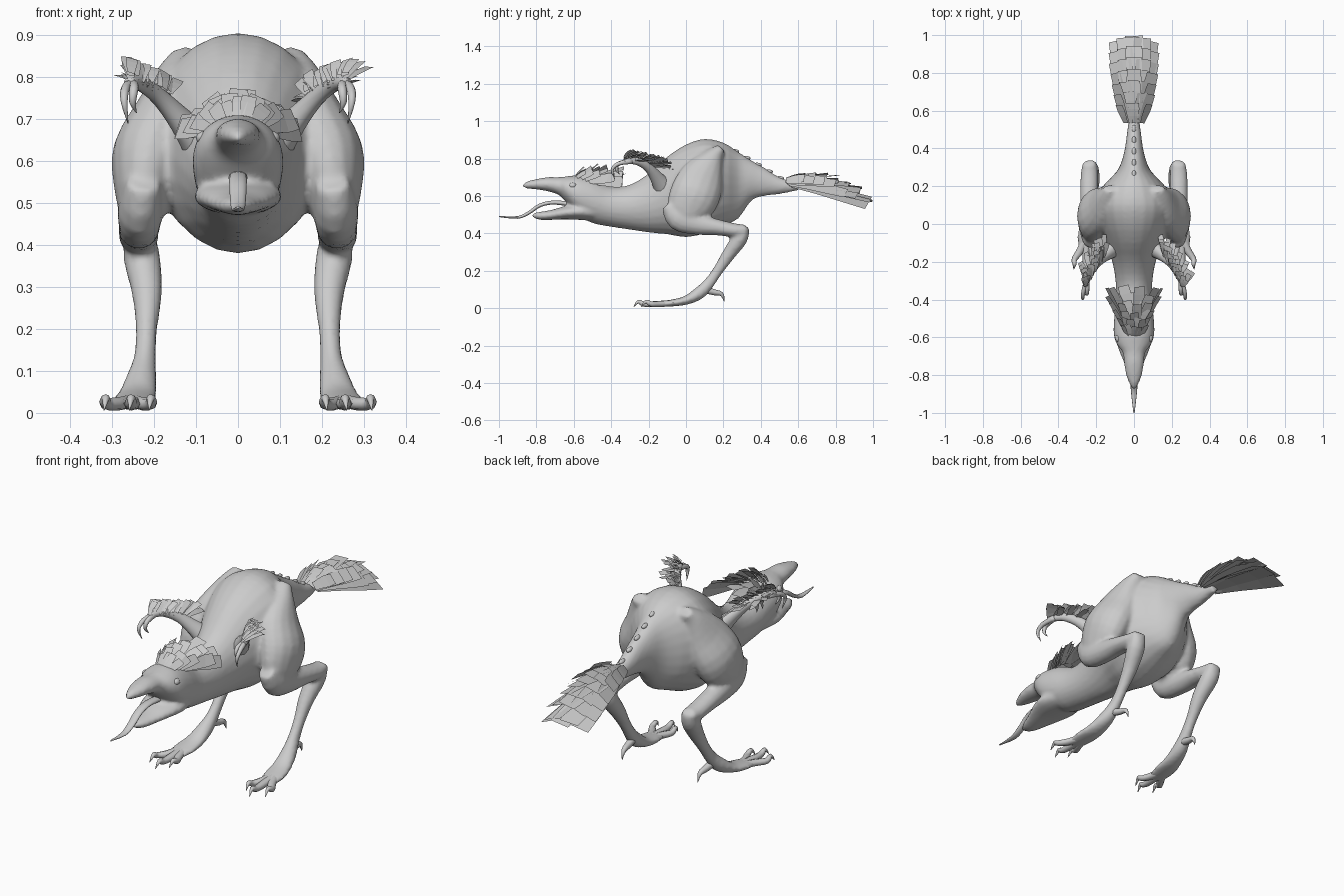
import bpy, bmesh, math, random
from mathutils import Vector

random.seed(4)
cube = bpy.data.objects.get("Cube")
if cube:
    bpy.data.objects.remove(cube, do_unlink=True)

grey = bpy.data.materials.new("plain grey")
grey.use_nodes = True
grey.diffuse_color = (0.6, 0.6, 0.6, 1)
shader = next(n for n in grey.node_tree.nodes if n.type == 'BSDF_PRINCIPLED')
shader.inputs["Base Color"].default_value = grey.diffuse_color
shader.inputs["Roughness"].default_value = 0.7


def finish(name, bm, smooth=True):
    """Turn a bmesh into a named, coloured object."""
    if smooth:
        bmesh.ops.recalc_face_normals(bm, faces=bm.faces)
    mesh = bpy.data.meshes.new(name)
    bm.to_mesh(mesh)
    bm.free()
    mesh.materials.append(grey)
    for poly in mesh.polygons:
        poly.use_smooth = smooth
    obj = bpy.data.objects.new(name, mesh)
    bpy.context.scene.collection.objects.link(obj)
    return obj


def spline(rows, steps=3):
    """Smooth interpolation through rows of numbers."""
    out = []
    last = len(rows) - 1
    for i in range(last):
        a, b, c, d = (rows[max(0, min(last, i + k))] for k in (-1, 0, 1, 2))
        for s in range(steps):
            t = s / steps
            out.append([q + t * (r - p) / 2
                        + t * t * (2 * p - 5 * q + 4 * r - u) / 2
                        + t ** 3 * (3 * q - p - 3 * r + u) / 2
                        for p, q, r, u in zip(a, b, c, d)])
    out.append(list(rows[-1]))
    return out


def skin(bm, rows, side=1, upright=False, sides=16):
    """Skin elliptical rings along rows of x, y, z, half width, half depth."""
    rows = spline(rows)
    centres = [Vector((r[0] * side, r[1], r[2])) for r in rows]
    rings = []
    for i, c in enumerate(centres):
        along = centres[min(i + 1, len(rows) - 1)] - centres[max(i - 1, 0)]
        if upright:
            along = Vector((0, along.y, 0))
        along.normalize()
        across = Vector((1, 0, 0))
        across = (across - along * across.dot(along)).normalized()
        up = along.cross(across)
        w, h = (max(v, 0.001) for v in rows[i][3:5])
        rings.append([bm.verts.new(c + across * w * math.cos(a) + up * h * math.sin(a))
                      for a in (math.tau * k / sides for k in range(sides))])
    for lower, upper in zip(rings, rings[1:]):
        for k in range(sides):
            n = (k + 1) % sides
            bm.faces.new((lower[k], lower[n], upper[n], upper[k]))
    # end caps
    for ring, c in ((rings[0], centres[0]), (rings[-1], centres[-1])):
        hub = bm.verts.new(c)
        for k in range(sides):
            bm.faces.new((ring[k], ring[(k + 1) % sides], hub))


def trunk(bm, rows):
    """Skin from rows of y, bottom, top, half width."""
    skin(bm, [(0, y, (b + t) / 2, w, (t - b) / 2) for y, b, t, w in rows],
         upright=True, sides=24)


def loft(name, rows, side=1, sides=8):
    bm = bmesh.new()
    skin(bm, rows, side, sides=sides)
    return finish(name, bm)


def ball(name, centre, size):
    bm = bmesh.new()
    bmesh.ops.create_uvsphere(bm, u_segments=12, v_segments=8, radius=1)
    bmesh.ops.scale(bm, vec=size, verts=bm.verts)
    bmesh.ops.translate(bm, vec=centre, verts=bm.verts)
    return finish(name, bm)


def jitter(amount):
    return random.uniform(-amount, amount)


def feather(bm, base, heading, across, length, width, droop):
    """One flat blunt feather, bending down towards its tip."""
    base, heading = Vector(base), Vector(heading).normalized()
    across = Vector(across)
    across = (across - heading * across.dot(heading)).normalized()
    previous = None
    for t, spread in ((0, .3), (.35, .42), (.7, .5), (1, .45)):
        mid = base + heading * length * t - Vector((0, 0, droop * t * t))
        pair = [bm.verts.new(mid + across * width * spread * s) for s in (-1, 1)]
        if previous:
            bm.faces.new((previous[0], previous[1], pair[1], pair[0]))
        previous = pair


# Torso, neck, skull and upper beak
bm = bmesh.new()
trunk(bm, [
    (.6, .63, .67, .02), (.5, .61, .7, .035), (.42, .6, .75, .045),
    (.35, .575, .79, .06), (.28, .48, .835, .09), (.2, .44, .885, .165),
    (.1, .4, .905, .215), (0, .38, .875, .195), (-.1, .395, .81, .15),
    (-.2, .405, .72, .115), (-.3, .42, .66, .098), (-.4, .435, .65, .095),
    (-.5, .455, .695, .105), (-.58, .5, .71, .108), (-.635, .56, .705, .092),
    (-.68, .605, .7, .06), (-.74, .625, .7, .052), (-.8, .635, .69, .042),
    (-.85, .64, .677, .022), (-.875, .648, .66, .008)])
# Lower jaw
trunk(bm, [
    (-.46, .465, .56, .08), (-.57, .472, .56, .105), (-.65, .475, .545, .088),
    (-.72, .472, .525, .06), (-.78, .472, .515, .038), (-.82, .485, .508, .014)])
for side in (1, -1):
    # Thigh, shank and lower leg
    skin(bm, [
        (.125, .19, .855, .035, .025), (.13, .15, .81, .06, .055), (.165, .09, .71, .08, .115),
        (.205, .05, .61, .096, .135), (.225, .01, .52, .07, .115), (.232, 0, .45, .045, .055)],
        side)
    skin(bm, [
        (.225, -.1, .55, .04, .035), (.233, -.04, .485, .053, .07),
        (.235, .06, .45, .05, .058), (.237, .17, .432, .048, .043),
        (.236, .27, .415, .046, .037), (.235, .32, .42, .037, .03)], side)
    skin(bm, [
        (.235, .32, .435, .032, .022), (.23, .29, .375, .044, .042), (.217, .23, .29, .037, .036),
        (.218, .17, .2, .026, .028), (.222, .12, .13, .027, .03), (.23, .07, .08, .037, .034),
        (.24, 0, .042, .047, .024), (.25, -.08, .027, .052, .018), (.255, -.15, .02, .037, .013)],
        side)
body = finish("body_and_legs", bm)
# Blend the overlapping masses into one skin
blend = body.modifiers.new("blend", 'REMESH')
blend.mode = 'VOXEL'
blend.voxel_size = 0.01
blend.use_smooth_shade = True
soften = body.modifiers.new("soften", 'SMOOTH')
soften.factor = 0.5
soften.iterations = 4

loft("tongue", [
    (0, -.58, .55, .022, .015), (0, -.7, .565, .022, .011), (0, -.78, .55, .021, .01),
    (0, -.84, .51, .019, .009), (0, -.9, .485, .015, .007), (0, -1, .49, .003, .003)], sides=12)

# Bony ridge along the rump
for i in range(5):
    y = .26 + i * .06
    ball(f"spine_bump_{i}", (0, y, .838 - (y - .26) * .6), (.012, .025, .012))

for label, side in (("left", 1), ("right", -1)):
    ball(label + "_eye", (side * .08, -.605, .655), (.02, .022, .016))

    # Back claw and toes
    loft(label + "_back_claw", [
        (.22, .1, .1, .02, .02), (.215, .15, .085, .016, .016),
        (.21, .19, .075, .011, .011), (.208, .205, .035, .001, .001)], side)
    for toe, x, y in (("outer", .315, -.215), ("middle", .255, -.255), ("inner", .208, -.215)):
        loft(f"{label}_{toe}_toe", [
            (.25, -.05, .03, .02, .016), ((x + .25) / 2, y / 2 - .03, .022, .02, .016),
            (x, y + .03, .022, .015, .014), (x, y, .035, .01, .01),
            (x + .004, y - .025, .006, .001, .001)], side)

    # Small raised arms with two hooked claws
    loft(label + "_arm", [
        (.08, -.11, .63, .05, .06), (.135, -.155, .695, .03, .037), (.185, -.2, .75, .02, .024),
        (.23, -.26, .785, .017, .02), (.26, -.33, .785, .013, .013)], side, sides=12)
    for claw, x, drop in (("outer", .268, 0), ("inner", .248, .025)):
        loft(f"{label}_{claw}_hand_claw", [
            (.25, -.29, .785, .013, .014), (x, -.36, .773, .011, .011),
            (x + .003, -.395 + drop, .74, .008, .008),
            (x - .006, -.38 + drop, .69 + drop, .001, .001)], side)

    # Arm feathers: ragged overlapping rows
    bm = bmesh.new()
    for row in range(4):
        for i in range(9):
            t = i / 8
            base = (side * (.165 + .09 * t), -.18 - .15 * t, .75 + .042 * t + .006 * row)
            heading = (side * (-.05 + .25 * t + jitter(.25)), .85 - .3 * t,
                       .1 + .15 * t + .17 * row + jitter(.1))
            feather(bm, base, heading, (side, -.5 + jitter(.4), .2 + jitter(.4)),
                    .125 - .015 * row - .02 * t, .03, .012)
    finish(label + "_arm_feathers", bm, smooth=False)

# Head crest: ragged fans that grow towards the nape
bm = bmesh.new()
for row in range(6):
    count = 5 + row % 2
    for i in range(count):
        a = (i / (count - 1) - .5) * (1.7 + .15 * row)
        base = (math.sin(a) * (.045 + .006 * row), -.6 + .025 * row, .665 + .035 * math.cos(a))
        lift = .85 - .14 * row + jitter(.25)
        heading = (math.sin(a) * .5 + jitter(.1), .8, math.cos(a) * lift)
        feather(bm, base, heading, (math.cos(a), 0, -math.sin(a) + jitter(.3)),
                .085 + .014 * row, .038 + .005 * row, .008)
finish("head_crest", bm, smooth=False)

# Tail: broad arched fan below, shorter steeper coverts above
bm = bmesh.new()
for row in range(7):
    length = .43 - .052 * row
    for i in range(5):
        a = (i - 2) * (.085 + .016 * row)
        pitch = -.1 + .095 * row + jitter(.05)
        base = (a * .12, .57 - .006 * row, .66 + .004 * row)
        feather(bm, base, (math.sin(a), math.cos(a), pitch - abs(a) * .6),
                (1, 0, -a * 3 + jitter(.2)), length * (1 - abs(a) * .25),
                .105 - .008 * row, .03 - .003 * row)
finish("tail_feathers", bm, smooth=False)
